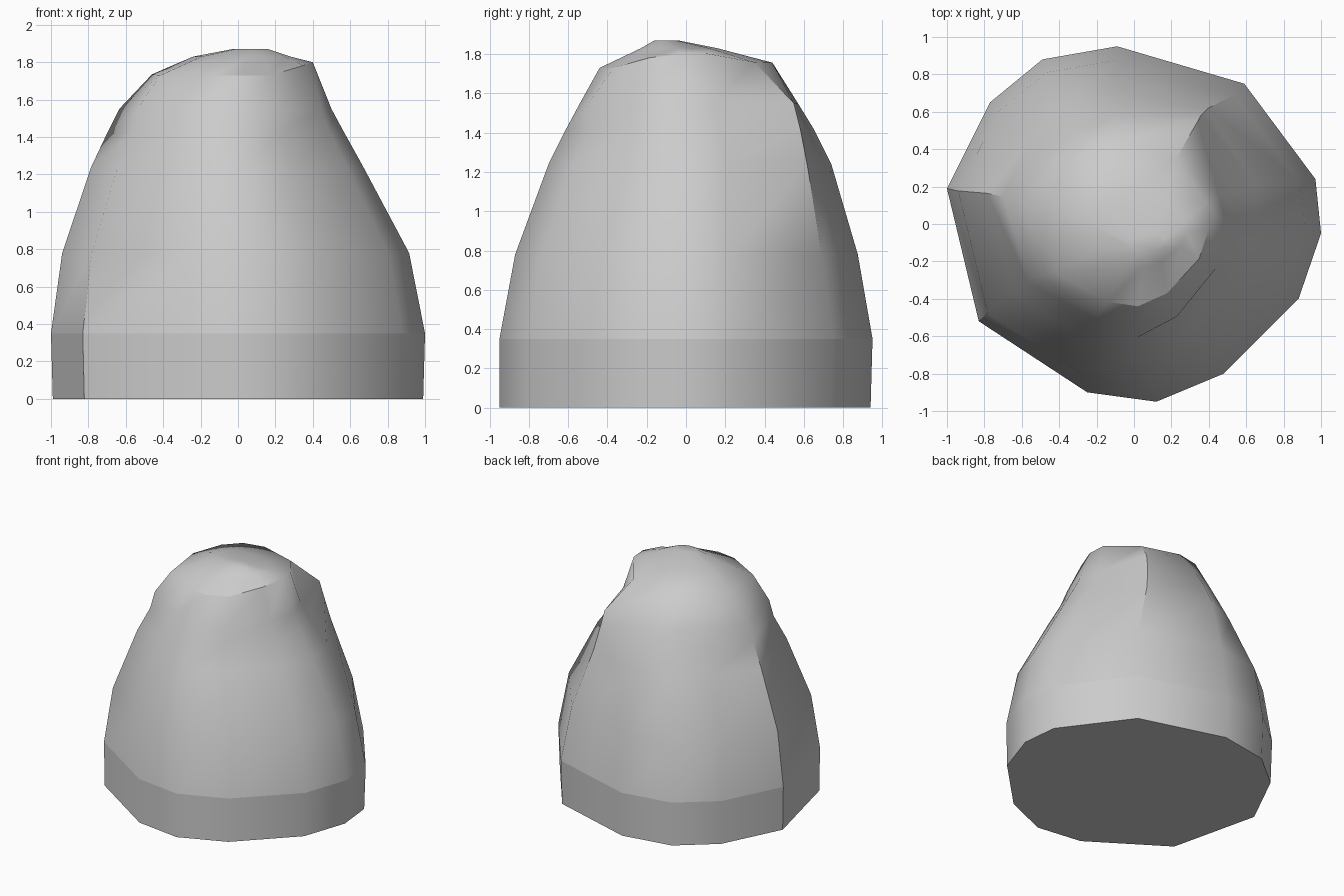
import bpy, bmesh

cube = bpy.data.objects.get("Cube")
if cube:
    bpy.data.objects.remove(cube, do_unlink=True)

stone = bpy.data.materials.new("grey stone")
stone.use_nodes = True
GREY = (0.6, 0.6, 0.6, 1)
stone.diffuse_color = GREY
stone.node_tree.nodes["Principled BSDF"].inputs["Base Color"].default_value = GREY

# Footprint, counter-clockwise from the front right corner
OUTLINE = [(-.83, -.52), (-.25, -.9), (.12, -.95), (.48, -.8), (.88, -.4), (1, -.05),
           (.97, .24), (.59, .75), (-.09, .95), (-.49, .88), (-.77, .65), (-1, .19)]
# Height and extents of each layer: z, x min, x max, y min, y max
LAYERS = [(0, -.99, .99, -.95, .94), (.35, -1, 1, -.95, .95), (.78, -.94, .915, -.87, .875),
          (1.24, -.785, .67, -.70, .74), (1.42, -.70, .57, -.61, .65),
          (1.55, -.635, .50, -.54, .57), (1.73, -.46, .40, -.44, .44),
          (1.83, -.24, .28, -.23, .16), (1.87, -.03, .16, -.16, -.04)]
# Chipped ledges and bulges: (layer, corner) -> radial scale
CHIPS = {(3, 0): .97, (4, 0): .95, (5, 0): 1.0, (6, 0): 1.08, (3, 1): .98,
         (3, 3): .98, (4, 3): .97, (5, 3): 1.09, (5, 4): 1.03,
         (4, 6): .96, (5, 6): .95, (3, 7): 1.05, (4, 7): 1.13, (5, 7): 1.22,
         (3, 9): .91, (4, 9): .90, (5, 9): .91, (3, 10): .88, (4, 10): .87, (5, 10): .90}


def between(t, low, high):
    return low + (high - low) * t


bm = bmesh.new()
rings = []
for i, (z, x0, x1, y0, y1) in enumerate(LAYERS):
    cx, cy = (x0 + x1) / 2, (y0 + y1) / 2
    ring = []
    for j, (u, v) in enumerate(OUTLINE):
        k = CHIPS.get((i, j), 1)
        x = cx + (between((u + 1) / 2, x0, x1) - cx) * k
        y = cy + (between((v + .95) / 1.9, y0, y1) - cy) * k
        # The crown's edge rises towards the left and the back
        lift = .35 * max(0, x - .2) + .06 * max(0, y) if i == 6 else 0
        ring.append(bm.verts.new((x, y, z + lift)))
    rings.append(ring)

count = len(OUTLINE)
for low, high in zip(rings, rings[1:]):
    for j in range(count):
        n = (j + 1) % count
        bm.faces.new((low[j], low[n], high[n], high[j]))

# Flat underside and small flat summit
bm.faces.new(rings[0][::-1])
bm.faces.new(rings[-1])
for face in bm.faces:
    face.smooth = True


def crease(a, b):
    bm.edges.get((a, b)).smooth = False


# Crisp rims at the foot, and a crisp front edge on the crown
for j in range(count):
    for ring in rings[:2]:
        crease(ring[j], ring[(j + 1) % count])
for j in range(1, 5):
    crease(rings[6][j], rings[6][j + 1])
# Crisp upright corners: corner -> layers it runs between
for j, (first, last) in {0: (0, 2), 7: (2, 6), 11: (0, 4)}.items():
    for i in range(first, last):
        crease(rings[i][j], rings[i + 1][j])

mesh = bpy.data.meshes.new("boulder")
bm.to_mesh(mesh)
bm.free()
mesh.materials.append(stone)
boulder = bpy.data.objects.new("boulder", mesh)
bpy.context.collection.objects.link(boulder)
